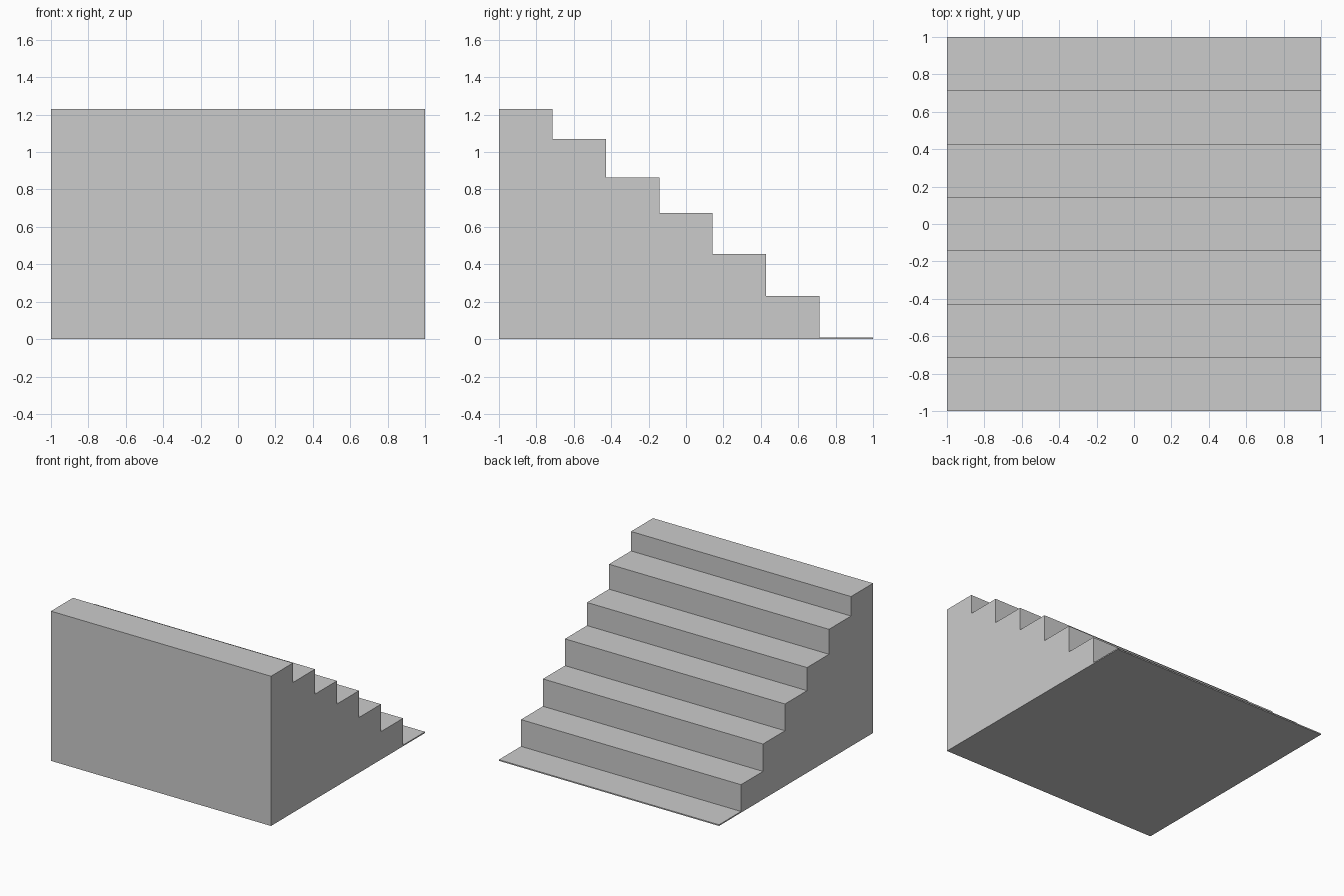
import bpy
import bmesh

if "Cube" in bpy.data.objects:
    bpy.data.objects.remove(bpy.data.objects["Cube"])

WIDTH = 2.0
DEPTH = 2.0
# Tread heights from the front (tall) to the back (thin lip)
HEIGHTS = [1.23, 1.07, 0.865, 0.675, 0.455, 0.23, 0.01]
TREAD = DEPTH / len(HEIGHTS)

# Side profile (y, z): floor corners, then two points per tread
profile = [(DEPTH / 2, 0.0), (-DEPTH / 2, 0.0)]
for i, z in enumerate(HEIGHTS):
    y = -DEPTH / 2 + i * TREAD
    profile += [(y, z), (y + TREAD, z)]

# Solid staircase: extrude the profile across the width
bm = bmesh.new()
side = bm.faces.new([bm.verts.new((-WIDTH / 2, y, z)) for y, z in profile])
result = bmesh.ops.extrude_face_region(bm, geom=[side], use_keep_orig=True)
moved = [g for g in result["geom"] if isinstance(g, bmesh.types.BMVert)]
bmesh.ops.translate(bm, verts=moved, vec=(WIDTH, 0, 0))
bmesh.ops.recalc_face_normals(bm, faces=bm.faces)

mesh = bpy.data.meshes.new("staircase")
bm.to_mesh(mesh)
bm.free()
bpy.context.collection.objects.link(bpy.data.objects.new("staircase", mesh))
